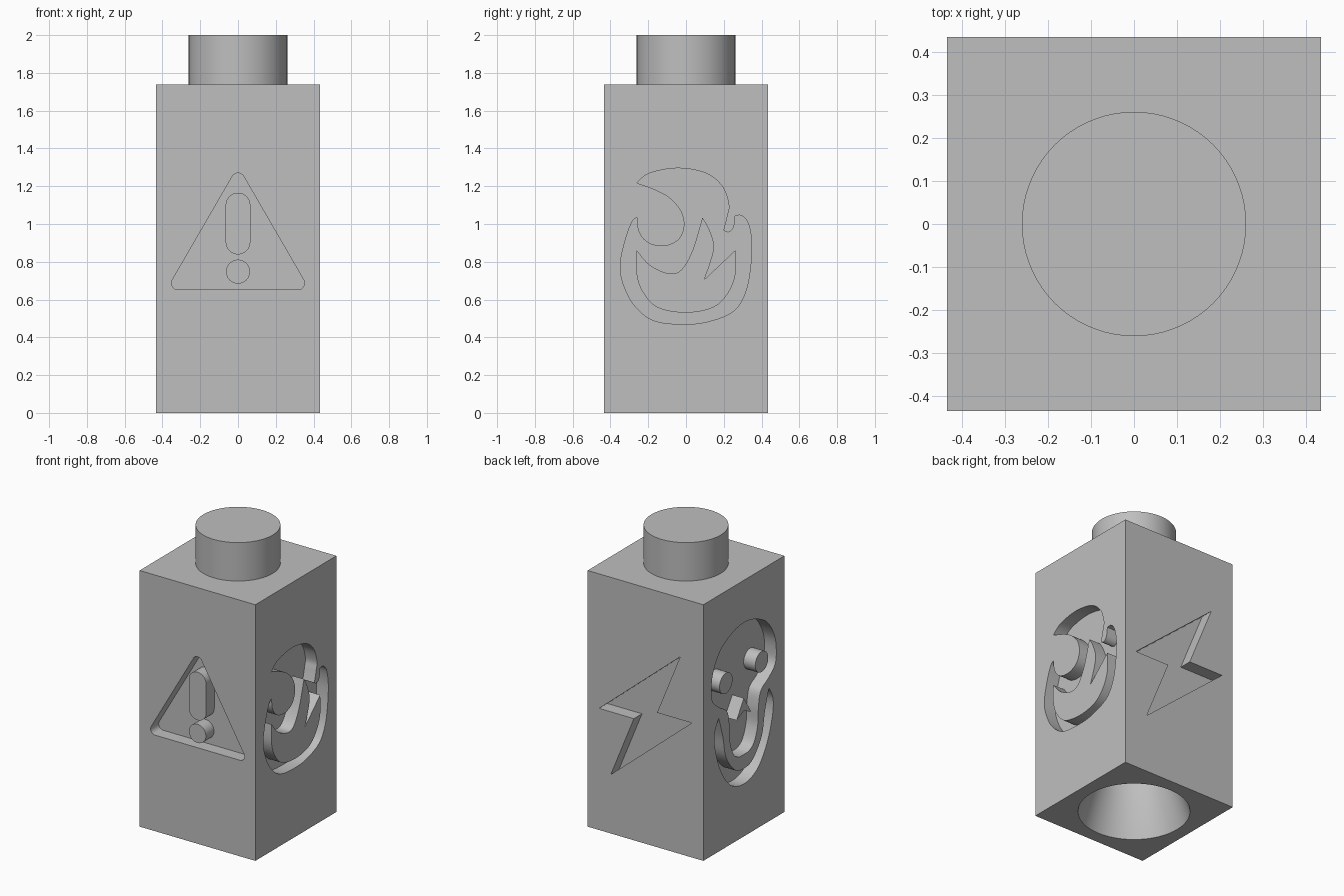
import bpy
import bmesh
from math import pi, cos, sin, radians
from mathutils import Matrix, Vector
from mathutils.geometry import convex_hull_2d

if "Cube" in bpy.data.objects:
    bpy.data.objects.remove(bpy.data.objects["Cube"], do_unlink=True)

U = 2 / 23          # design module: body is 10 x 10 x 20, stud is 3 tall
HALF, TALL, DEPTH = 5, 20, 1

grey = bpy.data.materials.new("plain_grey")
grey.use_nodes = True
tone = (0.52, 0.52, 0.52, 1)
grey.diffuse_color = tone
grey.node_tree.nodes["Principled BSDF"].inputs["Base Color"].default_value = tone


def add_object(name, mesh):
    obj = bpy.data.objects.new(name, mesh)
    bpy.context.scene.collection.objects.link(obj)
    return obj


def from_bmesh(name, bm):
    bmesh.ops.remove_doubles(bm, verts=bm.verts, dist=U / 1000)
    bmesh.ops.recalc_face_normals(bm, faces=bm.faces)
    mesh = bpy.data.meshes.new(name)
    bm.to_mesh(mesh)
    bm.free()
    return add_object(name, mesh)


def lathe(name, profile):
    """Spin a (radius, height) profile around the z axis."""
    bm = bmesh.new()
    verts = [bm.verts.new((r * U, 0, z * U)) for r, z in profile]
    edges = [bm.edges.new(pair) for pair in zip(verts, verts[1:])]
    bmesh.ops.spin(bm, geom=verts + edges, cent=(0, 0, 0), axis=(0, 0, 1),
                   angle=2 * pi, steps=72, use_merge=True)
    return from_bmesh(name, bm)


def smooth(points, steps=6):
    """Catmull-Rom through one stroke, without its last point."""
    p = [Vector(q) for q in points]
    p = [p[0]] + p + [p[-1]]
    out = []
    for a, b, c, d in zip(p, p[1:], p[2:], p[3:]):
        for i in range(steps):
            t = i / steps
            out.append(b + (c - a) * t / 2 + (a * 2 - b * 5 + c * 4 - d) * t**2 / 2
                       + (b * 3 - a - c * 3 + d) * t**3 / 2)
    return out


def outline(*strokes):
    """Join strokes into one loop; strokes meet in sharp corners."""
    loop = []
    for s in strokes:
        loop += smooth(s) if len(s) > 2 else [Vector(s[0])]
    return loop


def rounded(centres, r, steps=48):
    """Hull of equal circles: disc, capsule or rounded polygon."""
    pts = [Vector((x + r * cos(2 * pi * i / steps), y + r * sin(2 * pi * i / steps)))
           for x, y in centres for i in range(steps)]
    return [pts[i] for i in convex_hull_2d(pts)]


def mirrored(half):
    """Stroke from the left end to the right end of a symmetric half."""
    return [(-x, y) for x, y in reversed(half)] + [q for q in half if q[0] > 0]


def icon_cutter(name, loops, turn):
    """Extruded icon, inner loops left standing, set into one side."""
    curve = bpy.data.curves.new(name, "CURVE")
    curve.dimensions = "2D"
    curve.fill_mode = "BOTH"
    curve.extrude = DEPTH * U
    for loop in loops:
        spline = curve.splines.new("POLY")
        spline.points.add(len(loop) - 1)
        for point, co in zip(spline.points, loop):
            point.co = (co[0] * U, co[1] * U, 0, 1)
        spline.use_cyclic_u = True
    source = add_object(name + "_curve", curve)
    bpy.context.view_layer.update()
    mesh = source.evaluated_get(bpy.context.evaluated_depsgraph_get()).to_mesh()
    bm = bmesh.new()
    bm.from_mesh(mesh)
    bpy.data.objects.remove(source, do_unlink=True)
    bm.transform(Matrix.Rotation(radians(turn), 4, "Z")
                 @ Matrix.Translation((0, -HALF * U, TALL / 2 * U))
                 @ Matrix.Rotation(pi / 2, 4, "X"))
    return from_bmesh(name, bm)


# Warning triangle with a raised exclamation mark
warning = [
    rounded([(-3.65, -2.1), (3.65, -2.1), (0, 4.2)], 0.4),
    rounded([(0, 0.4), (0, 2.65)], 0.75),
    rounded([(0, -1.4)], 0.73),
]

# Flame with a raised inner flame
flame = [
    outline(
        [(-3, 4), (-2.2, 4.6), (-.5, 4.9), (1.2, 4.6), (2.2, 3.8), (2.6, 2.7),
         (2.5, 2), (2.3, 1.2)],
        [(2.3, 1.2), (2.3, 1.1), (2.6, 1), (2.9, 1.3), (3, 2)],
        [(3, 2), (3.4, 2), (3.8, 1.5), (4, .3), (3.9, -1.3), (3.6, -2.7), (2.9, -3.8),
         (1.5, -4.4), (0, -4.6), (-1.9, -4.4), (-3.1, -3.5), (-3.8, -2.2), (-4, -1),
         (-3.7, .5), (-3.3, 1.6), (-3, 1.9)],
        [(-3, 1.9), (-2.9, 1.1), (-2.5, .5), (-1.9, .2), (-1.1, .2), (-.4, .6),
         (-.1, 1.4), (-.3, 2.3), (-1, 3.1), (-1.9, 3.6), (-3, 4)]),
    outline(
        [(-3, -.1), (-2.2, -1), (-1.1, -1.5), (-.3, -1.3), (.4, -.1), (1, 1.9)],
        [(1, 1.9), (1.4, 1.2), (1.7, .2), (1.5, -.8), (1.1, -1.9)],
        [(1.1, -1.9), (3, -.1)],
        [(3, -.1), (3, -1.6), (2.5, -2.8), (1.6, -3.6), (0, -3.9), (-1.7, -3.6),
         (-2.6, -2.7), (-3, -1.6), (-3, -.1)]),
]

# Lightning bolt, the same after a half turn
bolt_half = [(3, 5.4), (1, .5), (4, .5)]
bolt = [bolt_half + [(-x, -y) for x, y in bolt_half]]

# Skull with raised eyes and nose, and a separate jaw
skull = [
    outline(mirrored([(0, 6.7), (1.5, 6.4), (2.9, 5.6), (3.8, 4.2), (4, 2.8), (3.8, 1.9),
                      (3, 1.2), (2.1, .6), (1.8, -.5), (1.7, -2), (1.2, -3.2),
                      (.5, -3.6)]),
            [(.5, -3.6), (-.5, -3.6)]),
    rounded([(-2.2, 2.8)], 0.8),
    rounded([(2.2, 2.8)], 0.8),
    [(0, .8), (.9, -.6), (0, -.2), (-.9, -.6)],
    outline(mirrored([(0, -5.9), (1.6, -5.4), (2.8, -3.9), (3.5, -2), (3.6, -.6), (3.1, .4)]),
            mirrored([(0, -4.7), (1.1, -4.4), (2.2, -3), (2.6, -1.2), (3.1, .4)])[::-1]),
]

# Square body
bm = bmesh.new()
bmesh.ops.create_cube(bm, size=1)
bm.transform(Matrix.Diagonal((2 * HALF * U, 2 * HALF * U, TALL * U, 1)))
bm.transform(Matrix.Translation((0, 0, TALL / 2 * U)))
body = from_bmesh("body", bm)

# Flared socket underneath and the four recessed icons
cutters = [
    lathe("socket_cutter", [(0, -1), (4 + 1 / 3, -1), (3, 3), (3, 6), (0, 6)]),
    icon_cutter("warning_cutter", warning, 0),
    icon_cutter("flame_cutter", flame, 90),
    icon_cutter("bolt_cutter", bolt, 180),
    icon_cutter("skull_cutter", skull, -90),
]
for cutter in cutters:
    cutter.hide_render = True
    mod = body.modifiers.new(cutter.name, "BOOLEAN")
    mod.operation = "DIFFERENCE"
    mod.solver = "EXACT"
    mod.object = cutter
bpy.context.view_layer.update()
result = body.evaluated_get(bpy.context.evaluated_depsgraph_get())
carved = bpy.data.meshes.new_from_object(result)
body.modifiers.clear()
body.data = carved
for cutter in cutters:
    bpy.data.objects.remove(cutter, do_unlink=True)

# Round stud on top
stud = lathe("stud", [(0, TALL), (3, TALL), (3, TALL + 3), (0, TALL + 3)])

# Shared colour and shading
bpy.ops.object.select_all(action="DESELECT")
for obj in (body, stud):
    obj.data.materials.clear()
    obj.data.materials.append(grey)
    obj.select_set(True)
bpy.context.view_layer.objects.active = body
bpy.ops.object.shade_smooth_by_angle(angle=radians(30))
